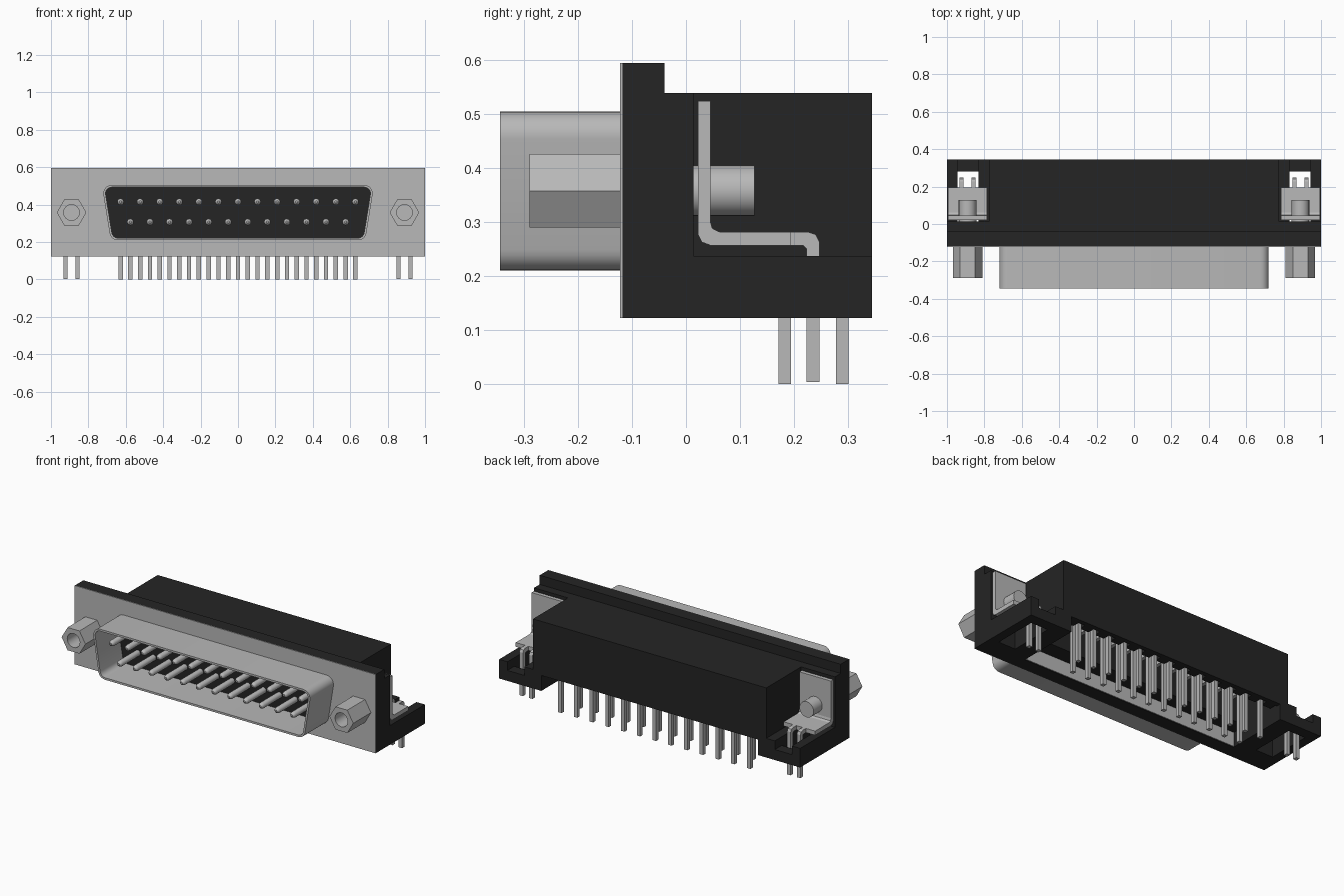
import bpy, bmesh, math
from mathutils import Vector

cube = bpy.data.objects.get("Cube")
if cube:
    bpy.data.objects.remove(cube, do_unlink=True)


def material(name, rgb):
    m = bpy.data.materials.new(name)
    m.use_nodes = True
    m.diffuse_color = (*rgb, 1)
    b = m.node_tree.nodes["Principled BSDF"]
    b.inputs["Base Color"].default_value = (*rgb, 1)
    b.inputs["Roughness"].default_value = 0.6
    return m


BLACK = material("black plastic", (0.018, 0.018, 0.018))
METAL = material("grey metal", (0.48, 0.48, 0.48))


def finish(bm, name, mat, smooth=False):
    bmesh.ops.recalc_face_normals(bm, faces=bm.faces[:])
    me = bpy.data.meshes.new(name)
    bm.to_mesh(me)
    bm.free()
    ob = bpy.data.objects.new(name, me)
    bpy.context.collection.objects.link(ob)
    me.materials.append(mat)
    if smooth:
        bpy.ops.object.select_all(action='DESELECT')
        ob.select_set(True)
        bpy.context.view_layer.objects.active = ob
        bpy.ops.object.shade_smooth_by_angle(angle=math.radians(35))
    return ob


def add_box(bm, x0, x1, y0, y1, z0, z1):
    vs = bmesh.ops.create_cube(bm, size=1)["verts"]
    for v in vs:
        v.co = Vector((x1 if v.co.x > 0 else x0,
                       y1 if v.co.y > 0 else y0,
                       z1 if v.co.z > 0 else z0))


def add_prism(bm, pts, a, b, axis):
    """Extrude a profile along x (points y,z) or along y (points x,z)."""
    def put(p, t):
        return (t, p[0], p[1]) if axis == 'x' else (p[0], t, p[1])
    lo = [bm.verts.new(put(p, a)) for p in pts]
    hi = [bm.verts.new(put(p, b)) for p in pts]
    bm.faces.new(lo)
    bm.faces.new(hi[::-1])
    for i in range(len(pts)):
        j = (i + 1) % len(pts)
        bm.faces.new((lo[i], hi[i], hi[j], lo[j]))


def add_tube(bm, outer, inner, y0, y1):
    """Hollow ring along y between two matching x,z outlines."""
    rings = [[bm.verts.new((p[0], y, p[1])) for p in pts]
             for pts, y in ((outer, y0), (outer, y1), (inner, y1), (inner, y0))]
    n = len(outer)
    for r in range(4):
        a, b = rings[r], rings[(r + 1) % 4]
        for i in range(n):
            j = (i + 1) % n
            bm.faces.new((a[i], a[j], b[j], b[i]))


def circle(cx, cz, r, n=24):
    return [(cx + r * math.cos(2 * math.pi * i / n),
             cz + r * math.sin(2 * math.pi * i / n)) for i in range(n)]


def hexagon(cx, cz, r, n=24):
    corners = circle(cx, cz, r, 6)
    k = n // 6
    return [tuple(Vector(corners[i // k]).lerp(Vector(corners[(i // k + 1) % 6]), (i % k) / k))
            for i in range(n)]


def d_outline(inset=0.0):
    """Rounded trapezoid, wide side up."""
    r = 0.045 - inset
    pts = []
    for sx, cz, cx, a0, a1 in ((1, 0.46, 0.675, 90, -8), (1, 0.255, 0.642, -8, -90),
                               (-1, 0.255, 0.642, -90, -8), (-1, 0.46, 0.675, -8, 90)):
        for i in range(7):
            a = math.radians(a0 + (a1 - a0) * i / 6)
            pts.append((sx * (cx + r * math.cos(a)), cz + r * math.sin(a)))
    return pts


# Housing: flange, shoulder, hollow body open below, and pin insulator
bm = bmesh.new()
add_box(bm, -1, 1, -0.118, -0.04, 0.122, 0.595)
add_box(bm, -1, 1, -0.04, 0.014, 0.237, 0.54)
add_box(bm, -0.775, 0.775, 0.014, 0.345, 0.495, 0.54)
add_box(bm, -0.775, 0.775, 0.318, 0.345, 0.215, 0.495)
add_box(bm, -0.72, 0.72, -0.04, 0.06, 0.21, 0.495)
for s in (-1, 1):
    def side_box(x0, x1, *rest):
        add_box(bm, min(s * x0, s * x1), max(s * x0, s * x1), *rest)
    side_box(0.72, 0.775, 0.014, 0.345, 0.215, 0.495)
    # slotted mounting wing
    side_box(0.72, 0.832, -0.04, 0.345, 0.122, 0.237)
    side_box(0.945, 1.0, -0.04, 0.345, 0.122, 0.237)
    side_box(0.832, 0.945, -0.04, 0.014, 0.122, 0.237)
    side_box(0.832, 0.945, 0.28, 0.345, 0.122, 0.185)
finish(bm, "housing", BLACK)

# Comb teeth between the rear pins
bm = bmesh.new()
PITCH = 0.0523
for i in range(14):
    x = (2 * i - 13) * PITCH
    add_box(bm, x - 0.03, x + 0.03, 0.275, 0.32, 0.215, 0.33)
finish(bm, "rear_comb", BLACK)

# Metal sheets: front face and inner strip under the insulator
bm = bmesh.new()
add_box(bm, -1, 1, -0.122, -0.118, 0.122, 0.595)
finish(bm, "face_plate", METAL)
bm = bmesh.new()
add_box(bm, -0.72, 0.72, -0.042, -0.036, 0.125, 0.212)
finish(bm, "inner_strip", METAL)

# Trapezoid shell and the black insert at its base
bm = bmesh.new()
add_tube(bm, d_outline(), d_outline(0.012), -0.345, -0.12)
finish(bm, "shell", METAL, True)
bm = bmesh.new()
add_prism(bm, d_outline(0.011), -0.13, -0.119, 'y')
finish(bm, "shell_insert", BLACK)

# Contacts: round front pins with tapered tips and square bent tails
front, tails = bmesh.new(), bmesh.new()
W = 0.0115
for i in range(25):
    x = (i - 12) * PITCH
    z, yt = (0.415, 0.29) if i % 2 == 0 else (0.307, 0.183)
    rings = []
    for y, r in ((-0.12, 0.018), (-0.295, 0.018), (-0.306, 0.014), (-0.312, 0.006)):
        rings.append([front.verts.new((px, y, pz)) for px, pz in circle(x, z, r, 12)])
    for a, b in zip(rings, rings[1:]):
        for k in range(12):
            m = (k + 1) % 12
            front.faces.new((a[k], a[m], b[m], b[k]))
    front.faces.new(rings[0])
    front.faces.new(rings[-1])
    tail = [(0.05, z + W), (yt - 0.008, z + W), (yt + W, z - 0.008), (yt + W, 0),
            (yt - W, 0), (yt - W, z - W), (0.05, z - W)]
    add_prism(tails, tail, x - W, x + W, 'x')
finish(front, "front_pins", METAL, True)
finish(tails, "pin_tails", METAL)

# Mounting hardware on each side
plate = [(0.022, 0.525), (0.045, 0.525), (0.045, 0.302), (0.049, 0.288), (0.062, 0.282),
         (0.195, 0.282), (0.195, 0.257), (0.045, 0.257), (0.029, 0.263), (0.022, 0.278)]
prong = [(0.19, 0.282), (0.226, 0.282), (0.241, 0.277), (0.248, 0.262), (0.248, 0.003),
         (0.224, 0.003), (0.224, 0.25), (0.217, 0.257), (0.19, 0.257)]
for s, side in ((1, "left"), (-1, "right")):
    cx = 0.89 * s
    bm = bmesh.new()
    add_tube(bm, hexagon(cx, 0.358, 0.079), circle(cx, 0.358, 0.042), -0.29, -0.12)
    finish(bm, side + "_hex_standoff", METAL, True)

    bm = bmesh.new()
    add_prism(bm, circle(cx, 0.358, 0.047), 0.012, 0.127, 'y')
    finish(bm, side + "_screw_end", METAL, True)

    bm = bmesh.new()
    add_prism(bm, plate, cx - 0.105, cx + 0.105, 'x')
    for dx in (-0.032, 0.032):
        add_prism(bm, prong, cx + dx - 0.0115, cx + dx + 0.0115, 'x')
    finish(bm, side + "_bracket", METAL)
